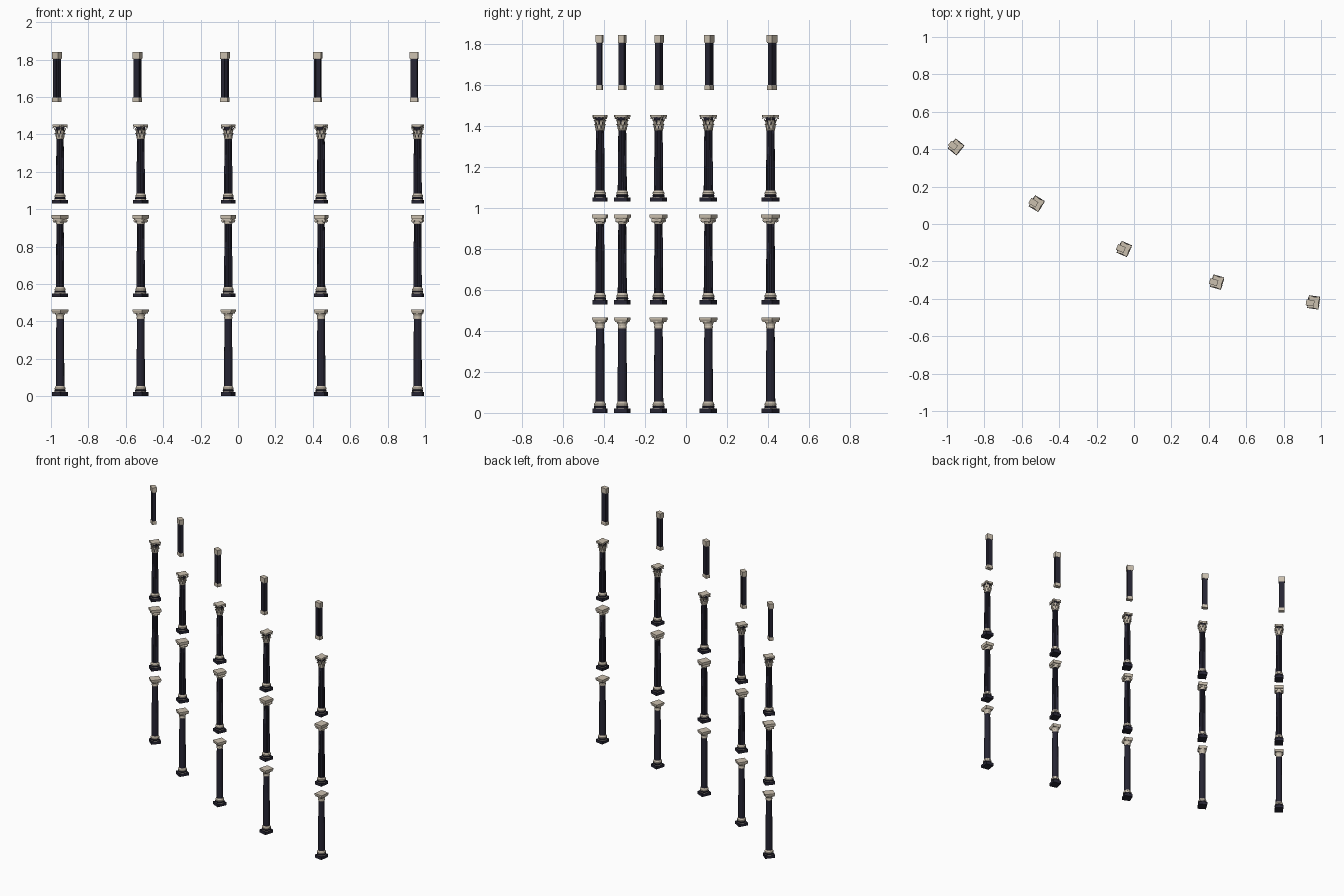
import bpy, bmesh, math
from mathutils import Matrix, Vector

if "Cube" in bpy.data.objects:
    bpy.data.objects.remove(bpy.data.objects["Cube"])

NAVY, STONE = 0, 1


def material(name, rgb):
    m = bpy.data.materials.new(name)
    m.diffuse_color = (*rgb, 1)
    m.use_nodes = True
    m.node_tree.nodes["Principled BSDF"].inputs["Base Color"].default_value = m.diffuse_color
    return m


mats = [material("dark navy shaft", (0.019, 0.018, 0.033)),
        material("beige stone", (0.60, 0.53, 0.43))]


def skin(bm, rings, mat, smooth=False):
    """Bridge a stack of vertex rings and cap both ends."""
    n = len(rings[0])
    vs = [[bm.verts.new(p) for p in ring] for ring in rings]
    faces = [bm.faces.new(vs[0][::-1]), bm.faces.new(vs[-1])]
    for a, b in zip(vs, vs[1:]):
        for i in range(n):
            j = (i + 1) % n
            f = bm.faces.new((a[i], a[j], b[j], b[i]))
            f.smooth = smooth
            faces.append(f)
    for f in faces:
        f.material_index = mat


def lathe(bm, profile, mat, n=16, flute=0.0, smooth=False):
    """Round section; flute pulls every second vertex inwards."""
    rings = []
    for r, z in profile:
        ring = []
        for i in range(n):
            a = 2 * math.pi * (i + 0.5) / n
            q = r * (1 - flute * (i % 2))
            ring.append((q * math.cos(a), q * math.sin(a), z))
        rings.append(ring)
    skin(bm, rings, mat, smooth)


def block(bm, steps, mat, x=0.0, y=0.0):
    """Square-section moulding from (width, depth, z) steps."""
    skin(bm, [[(x + sx * w / 2, y + sy * d / 2, z)
               for sx, sy in ((-1, -1), (1, -1), (1, 1), (-1, 1))]
              for w, d, z in steps], mat)


def leaf(bm, angle, path, t=0.003):
    """Curled leaf strip from (radius, z, half width) points."""
    rot = Matrix.Rotation(angle, 3, 'Z')
    skin(bm, [[rot @ Vector(p) for p in
               ((r, -w, z), (r + t, -w, z), (r + t, w, z), (r, w, z))]
              for r, z, w in path], STONE)


def scroll(bm, x, z, r, length):
    """Scroll cylinder lying along the depth."""
    rings = []
    for k, q in ((-1, 0.75), (-0.8, 1), (0, 0.75), (0.8, 1), (1, 0.75)):
        rings.append([(x + r * q * math.cos(i * math.pi / 6), k * length / 2,
                       z - r * q * math.sin(i * math.pi / 6)) for i in range(12)])
    skin(bm, rings, STONE)


def base(bm, z):
    """Dark plinth and cushion, with stone rings."""
    block(bm, [(0.058, 0.066, z), (0.058, 0.066, z + 0.021)], NAVY)
    lathe(bm, [(0.029, z + 0.021), (0.029, z + 0.024)], STONE)
    lathe(bm, [(0.028, z + 0.024), (0.030, z + 0.027), (0.030, z + 0.031),
               (0.027, z + 0.035)], NAVY)
    lathe(bm, [(0.027, z + 0.034), (0.029, z + 0.037), (0.029, z + 0.044),
               (0.025, z + 0.049), (0.0235, z + 0.055)], STONE)


def plain_column(bm):
    base(bm, 0.0)
    lathe(bm, [(0.023, 0.052), (0.0225, 0.18), (0.020, 0.415)], NAVY, n=12)
    # neck ring, flaring cushion and square top slab
    lathe(bm, [(0.0205, 0.412), (0.022, 0.416), (0.022, 0.422), (0.021, 0.424),
               (0.022, 0.432), (0.029, 0.444)], STONE)
    block(bm, [(0.054, 0.060, 0.443), (0.054, 0.060, 0.448),
               (0.060, 0.068, 0.454), (0.060, 0.068, 0.464)], STONE)


def scroll_column(bm):
    base(bm, 0.529)
    lathe(bm, [(0.0225, 0.581), (0.022, 0.70), (0.0195, 0.927)], NAVY, n=32, flute=0.07)
    # neck, paired scrolls and top slab
    lathe(bm, [(0.020, 0.920), (0.022, 0.924), (0.022, 0.930), (0.026, 0.943)], STONE)
    for s in (-1, 1):
        scroll(bm, s * 0.022, 0.938, 0.010, 0.052)
    block(bm, [(0.050, 0.050, 0.938), (0.050, 0.050, 0.948)], STONE)
    block(bm, [(0.056, 0.062, 0.947), (0.060, 0.069, 0.953),
               (0.060, 0.069, 0.968)], STONE)


def leafy_column(bm):
    base(bm, 1.029)
    lathe(bm, [(0.0225, 1.082), (0.022, 1.19), (0.0195, 1.379)], NAVY, n=32, flute=0.07)
    # neck ring and dark bell
    lathe(bm, [(0.020, 1.375), (0.022, 1.378), (0.022, 1.382), (0.019, 1.385)], STONE)
    lathe(bm, [(0.019, 1.384), (0.0195, 1.416), (0.026, 1.442)], NAVY)
    # two rows of leaves
    for i in range(8):
        a = i * math.pi / 4
        leaf(bm, a, [(0.019, 1.383, 0.006), (0.021, 1.399, 0.007),
                     (0.025, 1.408, 0.006), (0.029, 1.405, 0.003)])
        leaf(bm, a + math.pi / 8, [(0.019, 1.397, 0.005), (0.022, 1.417, 0.007),
                                   (0.027, 1.427, 0.006), (0.031, 1.424, 0.003)])
    # corner curls
    for i in range(4):
        leaf(bm, (i + 0.5) * math.pi / 2,
             [(0.021, 1.417, 0.003), (0.029, 1.433, 0.004),
              (0.036, 1.440, 0.004), (0.038, 1.431, 0.003)])
    # top slab with hollowed sides
    outline = []
    for i in range(4):
        for k, r in ((-0.11, 0.044), (0.11, 0.044), (0.785, 0.029)):
            a = (i + 0.5) * math.pi / 2 + k
            outline.append((r * math.cos(a) * 0.88, r * math.sin(a)))
    skin(bm, [[(x * s, y * s, z) for x, y in outline]
              for s, z in ((0.92, 1.439), (1, 1.444), (1, 1.452))], STONE)


def top_pilaster(bm):
    x, y = -0.018, -0.005
    # foot block
    block(bm, [(0.042, 0.030, 1.574), (0.042, 0.030, 1.592),
               (0.039, 0.027, 1.598)], STONE, x, y)
    # flat stone core showing in the grooves between dark strips
    block(bm, [(0.033, 0.023, 1.596), (0.033, 0.023, 1.806)], STONE, x, y)
    for k in (-1, 0, 1):
        block(bm, [(0.0108, 0.026, 1.597), (0.0108, 0.026, 1.805)], NAVY, x + k * 0.0122, y)
    for k in (-1, 1):
        block(bm, [(0.036, 0.0112, 1.597), (0.036, 0.0112, 1.805)], NAVY, x, y + k * 0.0062)
    # head block
    block(bm, [(0.040, 0.029, 1.803), (0.044, 0.032, 1.808),
               (0.044, 0.032, 1.841)], STONE, x, y)


# five bays along a shallow arc, four storeys each
CENTRE, RADIUS = Vector((1.503, 3.443, 0)), 3.90
tiers = {"plain_column": plain_column, "scroll_column": scroll_column,
         "leafy_column": leafy_column, "top_pilaster": top_pilaster}
for name, build in tiers.items():
    bm = bmesh.new()
    build(bm)
    bmesh.ops.recalc_face_normals(bm, faces=bm.faces)
    mesh = bpy.data.meshes.new(name)
    bm.to_mesh(mesh)
    bm.free()
    for m in mats:
        mesh.materials.append(m)
    for i in range(5):
        a = math.radians(-39 + 31 * i / 4)
        ob = bpy.data.objects.new(f"{name}_{i + 1}", mesh)
        ob.location = CENTRE + RADIUS * Vector((math.sin(a), -math.cos(a), 0))
        ob.rotation_euler.z = a
        bpy.context.collection.objects.link(ob)
